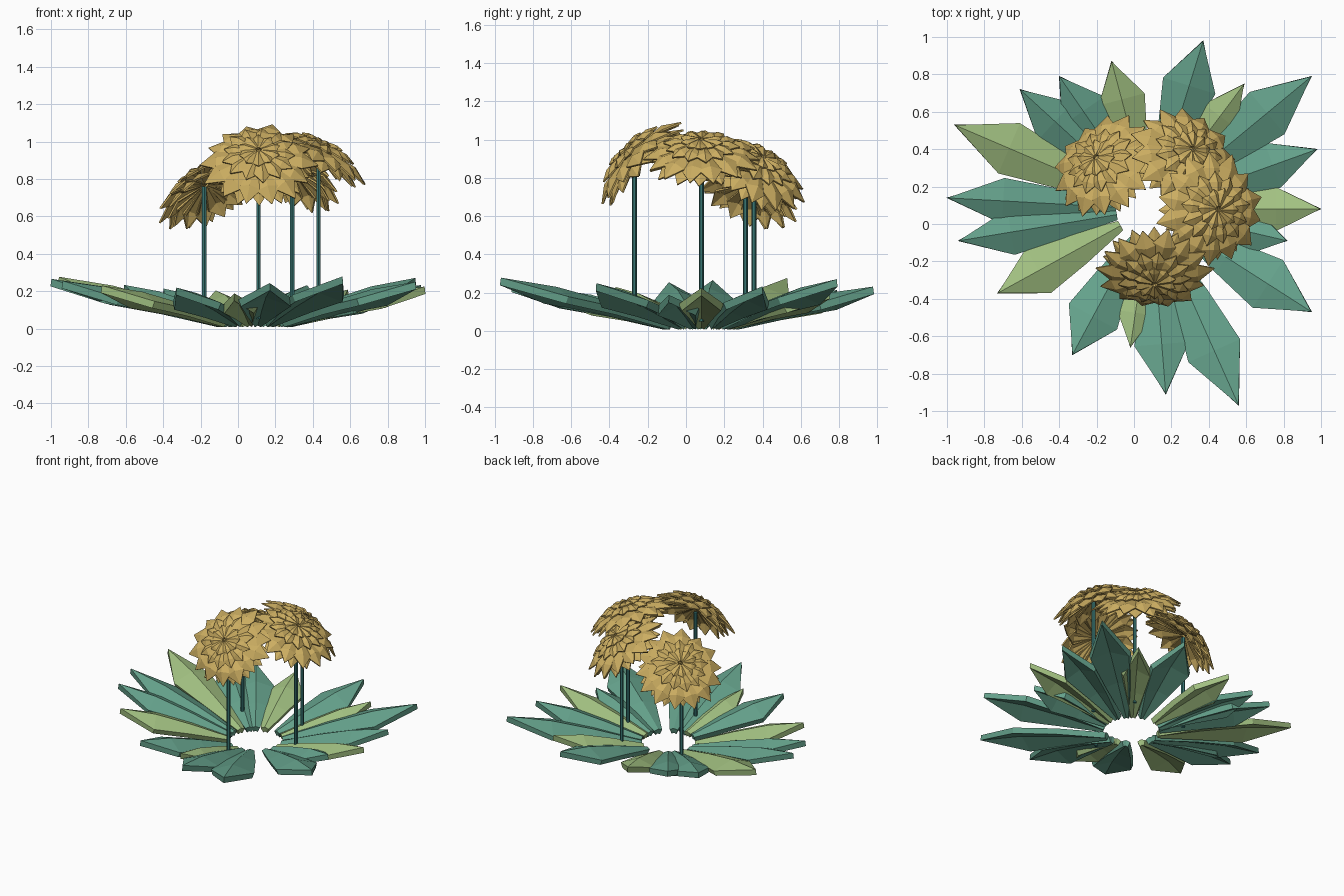
import bpy, bmesh, random
from math import pi
from mathutils import Vector, Matrix

if "Cube" in bpy.data.objects:
    bpy.data.objects.remove(bpy.data.objects["Cube"])

random.seed(4)


def material(name, rgb):
    m = bpy.data.materials.new(name)
    m.diffuse_color = (*rgb, 1)
    m.use_nodes = True
    m.node_tree.nodes["Principled BSDF"].inputs["Base Color"].default_value = m.diffuse_color
    return m


TEAL = material("teal_leaf", (0.13, 0.36, 0.26))
GREEN = material("green_leaf", (0.36, 0.53, 0.22))
GOLD = material("gold_petal", (0.60, 0.42, 0.12))
STEM = material("dark_stem", (0.04, 0.18, 0.17))


def finish(bm, name, mat, thickness=0):
    bmesh.ops.recalc_face_normals(bm, faces=bm.faces)
    me = bpy.data.meshes.new(name)
    bm.to_mesh(me)
    bm.free()
    me.materials.append(mat)
    ob = bpy.data.objects.new(name, me)
    bpy.context.collection.objects.link(ob)
    if thickness:
        s = ob.modifiers.new("thickness", 'SOLIDIFY')
        s.thickness = thickness
        s.offset = 0
    return ob


def blade(bm, sections, tip, mat):
    """Folded blade: (distance, half width, rib z, edge z) rows closing in a point."""
    rows = []
    for d, w, zr, ze in sections:
        rows.append([bm.verts.new(mat @ Vector(p))
                     for p in ((d, -w, ze), (d, 0, zr), (d, w, ze))])
    for a, b in zip(rows, rows[1:]):
        for i in range(2):
            bm.faces.new((a[i], b[i], b[i + 1], a[i + 1]))
    end = bm.verts.new(mat @ Vector(tip))
    for i in range(2):
        bm.faces.new((rows[-1][i], end, rows[-1][i + 1]))


# Rosette leaves: tip x, tip y, half width, colour
CENTRE = Vector((0.09, 0.08))
LEAVES = [
    (0.37, 0.98, .14, TEAL), (0.95, 0.79, .14, TEAL), (0.59, 0.75, .10, GREEN),
    (0.98, 0.40, .12, TEAL), (1.00, 0.08, .11, GREEN), (0.82, -0.09, .11, TEAL),
    (0.95, -0.47, .145, TEAL), (0.56, -0.97, .145, TEAL), (0.17, -0.91, .14, TEAL),
    (-0.02, -0.66, .09, GREEN), (-0.33, -0.70, .14, TEAL), (-0.73, -0.37, .13, GREEN),
    (-0.94, -0.09, .115, TEAL), (-1.00, 0.14, .115, TEAL), (-0.96, 0.53, .14, GREEN),
    (-0.61, 0.72, .13, TEAL), (-0.40, 0.79, .13, TEAL), (-0.12, 0.87, .12, GREEN),
]
for i, (x, y, w, mat) in enumerate(LEAVES):
    v = Vector((x, y)) - CENTRE
    length = v.length
    span = length - 0.19
    top = 0.225 * length
    frame = (Matrix.Translation((CENTRE.x, CENTRE.y, 0))
             @ Vector((v.x, v.y, 0)).to_track_quat('X', 'Z').to_matrix().to_4x4())
    bm = bmesh.new()
    # ridge along the middle, edges dropping away
    blade(bm, [(0.19, .022, .035, .025),
               (0.19 + .35 * span, w * .65, .035 + .38 * top, .005 + .38 * top),
               (0.19 + .67 * span, w, .03 + .7 * top, -.02 + .7 * top)],
          (length, 0, top), frame)
    finish(bm, f"leaf_{i + 1}", mat, 0.04)


# Flower heads: centre of head and facing direction; stem stands below
FLOWERS = [
    ((-0.18, 0.335, 0.78), (-0.46, 0.46, 0.77)),
    ((0.11, -0.285, 0.92), (0.0, -0.72, 0.70)),
    ((0.29, 0.38, 0.87), (0.43, 0.43, 0.79)),
    ((0.43, 0.08, 0.955), (0.40, 0.0, 0.91)),
]
STEMS = [(-0.18, 0.31, 0.76), (0.11, -0.27, 0.88), (0.29, 0.355, 0.83), (0.43, 0.08, 0.93)]
# Petal rings: count, tip radius, half width, height, droop
RINGS = [(14, .31, .062, 0.01, .08), (14, .275, .058, -.02, .085),
         (13, .20, .045, .035, .03), (10, .115, .035, .045, .0)]

for i, ((centre, facing), (sx, sy, sz)) in enumerate(zip(FLOWERS, STEMS)):
    frame = (Matrix.Translation(centre)
             @ Vector(facing).to_track_quat('Z', 'Y').to_matrix().to_4x4())
    bm = bmesh.new()
    for k, (n, r, w, z, droop) in enumerate(RINGS):
        for j in range(n):
            rr = r * random.uniform(.94, 1.03)
            turn = Matrix.Rotation(2 * pi * (j + .5 * (k % 2)) / n, 4, 'Z')
            twist = Matrix.Rotation(random.uniform(-.12, .12), 4, 'X')
            blade(bm, [(.015, .006, z + .005, z + .005),
                       (rr * .72, w, z + .012 - droop * .4, z - .01 - droop * .4)],
                  (rr, 0, z - droop), frame @ turn @ twist)
    finish(bm, f"flower_head_{i + 1}", GOLD, 0.01)

    # Stem
    bm = bmesh.new()
    bmesh.ops.create_cone(bm, cap_ends=True, segments=6, radius1=.013, radius2=.013,
                          depth=sz - .05,
                          matrix=Matrix.Translation((sx, sy, (sz + .05) / 2)))
    finish(bm, f"stem_{i + 1}", STEM)
